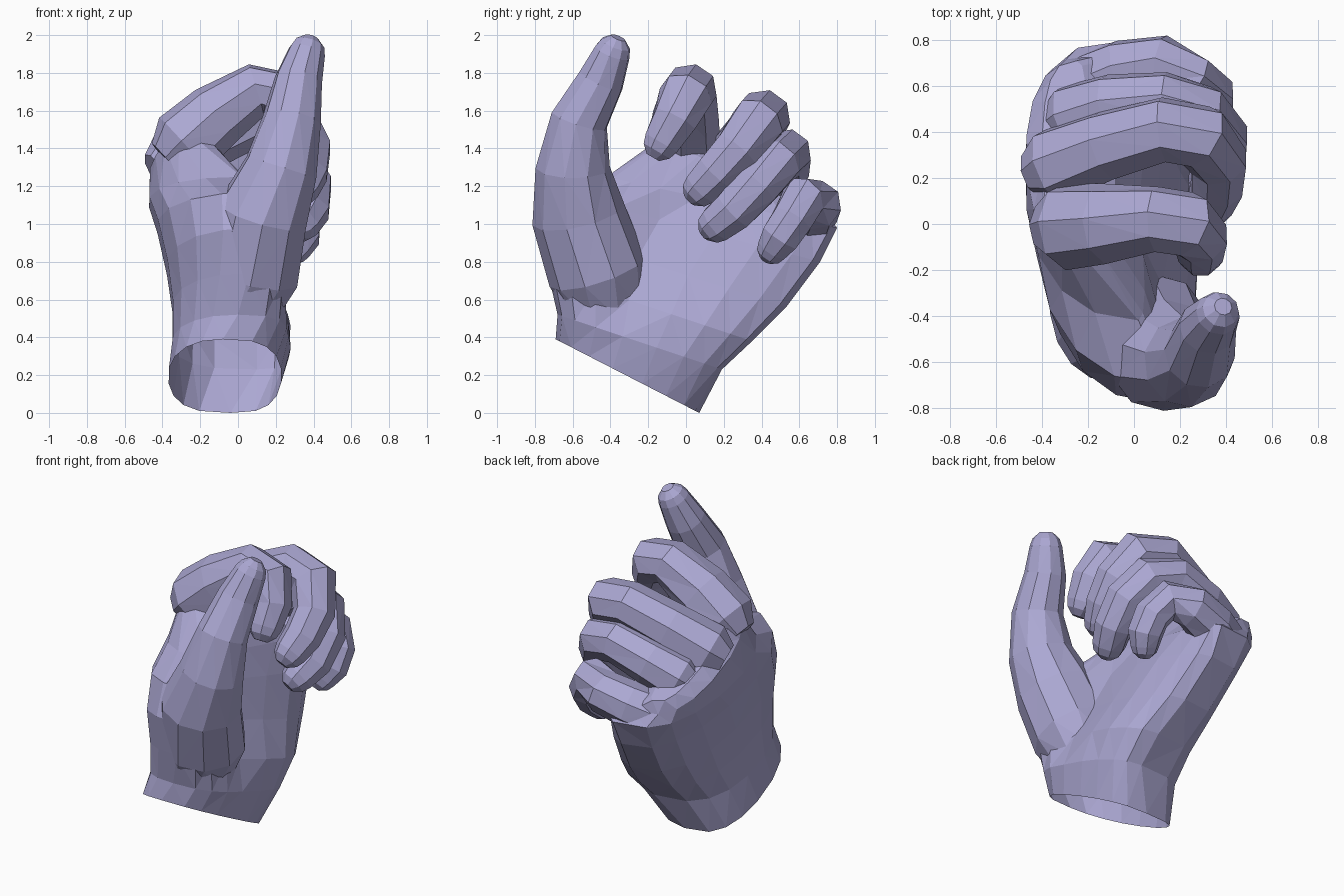
import bpy, bmesh, math
from mathutils import Vector

cube = bpy.data.objects.get("Cube")
if cube:
    bpy.data.objects.remove(cube, do_unlink=True)

skin = bpy.data.materials.new("lilac")
skin.use_nodes = True
LILAC = (0.41, 0.39, 0.65, 1)
skin.diffuse_color = LILAC
for node in skin.node_tree.nodes:
    if node.type == 'BSDF_PRINCIPLED':
        node.inputs["Base Color"].default_value = LILAC

ACROSS = Vector((0, 0.8, -0.6))   # direction over the knuckle row


def loft(name, rings):
    """Closed, triangulated solid through equal-sized rings."""
    bm = bmesh.new()
    loops = [[bm.verts.new(p) for p in ring] for ring in rings]
    n = len(loops[0])
    for a, b in zip(loops, loops[1:]):
        for i in range(n):
            j = (i + 1) % n
            bm.faces.new((a[i], a[j], b[j], b[i]))
    bm.faces.new(loops[0])
    bm.faces.new(loops[-1])
    bmesh.ops.recalc_face_normals(bm, faces=bm.faces)
    bmesh.ops.triangulate(bm, faces=bm.faces)
    mesh = bpy.data.meshes.new(name)
    bm.to_mesh(mesh)
    bm.free()
    mesh.materials.append(skin)
    obj = bpy.data.objects.new(name, mesh)
    bpy.context.collection.objects.link(obj)
    return obj


def digit(name, path, sides=8):
    """Tapered tube with rounded ends along (x, y, z, radius) joints."""
    pts = [(Vector(p[:3]), p[3]) for p in path]
    (p0, r0), (p1, r1) = pts[0], pts[-1]
    d0 = (p0 - pts[1][0]).normalized()
    d1 = (p1 - pts[-2][0]).normalized()
    pts = ([(p0 + d0 * r0 * 0.65, r0 * 0.6)] + pts
           + [(p1 + d1 * r1 * 0.5, r1 * 0.83), (p1 + d1 * r1 * 0.9, r1 * 0.4)])
    rings = []
    for i, (p, r) in enumerate(pts):
        tangent = (pts[min(i + 1, len(pts) - 1)][0] - pts[max(i - 1, 0)][0]).normalized()
        u = (ACROSS - tangent * ACROSS.dot(tangent)).normalized()
        v = tangent.cross(u)
        ring = []
        for k in range(sides):
            a = math.tau * (k + 0.5) / sides
            ring.append(p + (u * math.cos(a) + v * math.sin(a)) * r * 1.04)
        rings.append(ring)
    return loft(name, rings)


def palm_ring(ay, az, by, bz, back, front, ax, bx, dip, sides=18):
    """Section from the thumb edge (a) to the little-finger edge (b),
    with the palm side hollowed by dip."""
    ring = []
    for k in range(sides):
        a = math.tau * k / sides
        c, s = math.cos(a), math.sin(a)
        u = 0.5 - 0.5 * math.copysign(abs(c) ** 0.9, c)
        edge = ax + (bx - ax) * u
        if s > 0:
            side = front - dip * math.exp(-((u - 0.42) / 0.2) ** 2)
            power = 0.65
        else:
            side = back
            power = 0.9 if c > 0 else 0.65
        x = edge + (side - edge) * abs(s) ** power
        ring.append(Vector((x, ay + (by - ay) * u, az + (bz - az) * u)))
    return ring


# Wrist, palm, back of the hand and the webs at the finger roots
hand = loft("hand", [palm_ring(*s) for s in (
    (-.69, .39, .07, .00, -.37, .23, -.08, -.04, 0),
    (-.68, .52, .19, .23, -.35, .29, .00, .10, .02),
    (-.73, .74, .35, .38, -.35, .30, .06, .10, .08),
    (-.78, .98, .53, .56, -.38, .22, .11, .04, .10),
    (-.70, 1.17, .71, .80, -.43, .14, .13, -.02, .08),
    (-.42, 1.25, .80, .98, -.475, .06, .02, -.02, .04),
    (-.14, 1.45, .74, 1.06, -.47, -.08, -.22, -.12, 0),
    (-.08, 1.53, .71, 1.15, -.40, -.20, -.30, -.25, 0),
)])

# Thumb and the four curled fingers
parts = [
    digit("thumb", [
        (-.06, -.36, .42, .16), (.00, -.41, .56, .21), (.07, -.47, .75, .255),
        (.13, -.57, 1.05, .24), (.23, -.60, 1.30, .19), (.285, -.565, 1.55, .15),
        (.32, -.45, 1.76, .122), (.365, -.39, 1.91, .095)], 10),
    digit("index_finger", [
        (-.29, -.01, 1.42, .185), (-.12, .00, 1.57, .17), (.10, .02, 1.71, .14),
        (.23, .00, 1.68, .14), (.29, -.06, 1.55, .12), (.29, -.13, 1.43, .10)]),
    digit("middle_finger", [
        (-.35, .25, 1.33, .165), (-.12, .34, 1.46, .15), (.13, .41, 1.57, .14),
        (.29, .38, 1.54, .14), (.37, .27, 1.39, .125), (.36, .16, 1.27, .115),
        (.33, .08, 1.19, .10)]),
    digit("ring_finger", [
        (-.27, .45, 1.20, .155), (-.10, .51, 1.29, .14), (.13, .53, 1.37, .13),
        (.29, .48, 1.33, .13), (.375, .37, 1.20, .125), (.37, .25, 1.07, .115),
        (.33, .16, 1.00, .10)]),
    digit("little_finger", [
        (-.18, .60, 1.00, .15), (-.05, .66, 1.05, .14), (.12, .69, 1.10, .13),
        (.25, .62, 1.13, .12), (.33, .56, 1.02, .11), (.33, .50, .93, .105),
        (.30, .46, .87, .085)]),
]

# Merge the digits into the hand
bpy.context.view_layer.objects.active = hand
for part in parts:
    mod = hand.modifiers.new("join_" + part.name, 'BOOLEAN')
    mod.operation = 'UNION'
    mod.solver = 'EXACT'
    mod.object = part
    bpy.ops.object.modifier_apply(modifier=mod.name)
    bpy.data.objects.remove(part, do_unlink=True)

# Open the wrist by removing its flat end
bm = bmesh.new()
bm.from_mesh(hand.data)
cut_point = Vector((0, -.69, .39))
cut_normal = Vector((0, -.39, -.76)).normalized()
cap = [f for f in bm.faces
       if all(abs((v.co - cut_point).dot(cut_normal)) < 0.002 for v in f.verts)]
bmesh.ops.delete(bm, geom=cap, context='FACES')
for f in bm.faces:
    f.material_index = 0
    f.smooth = False
bm.to_mesh(hand.data)
bm.free()
hand.data.materials.clear()
hand.data.materials.append(skin)
